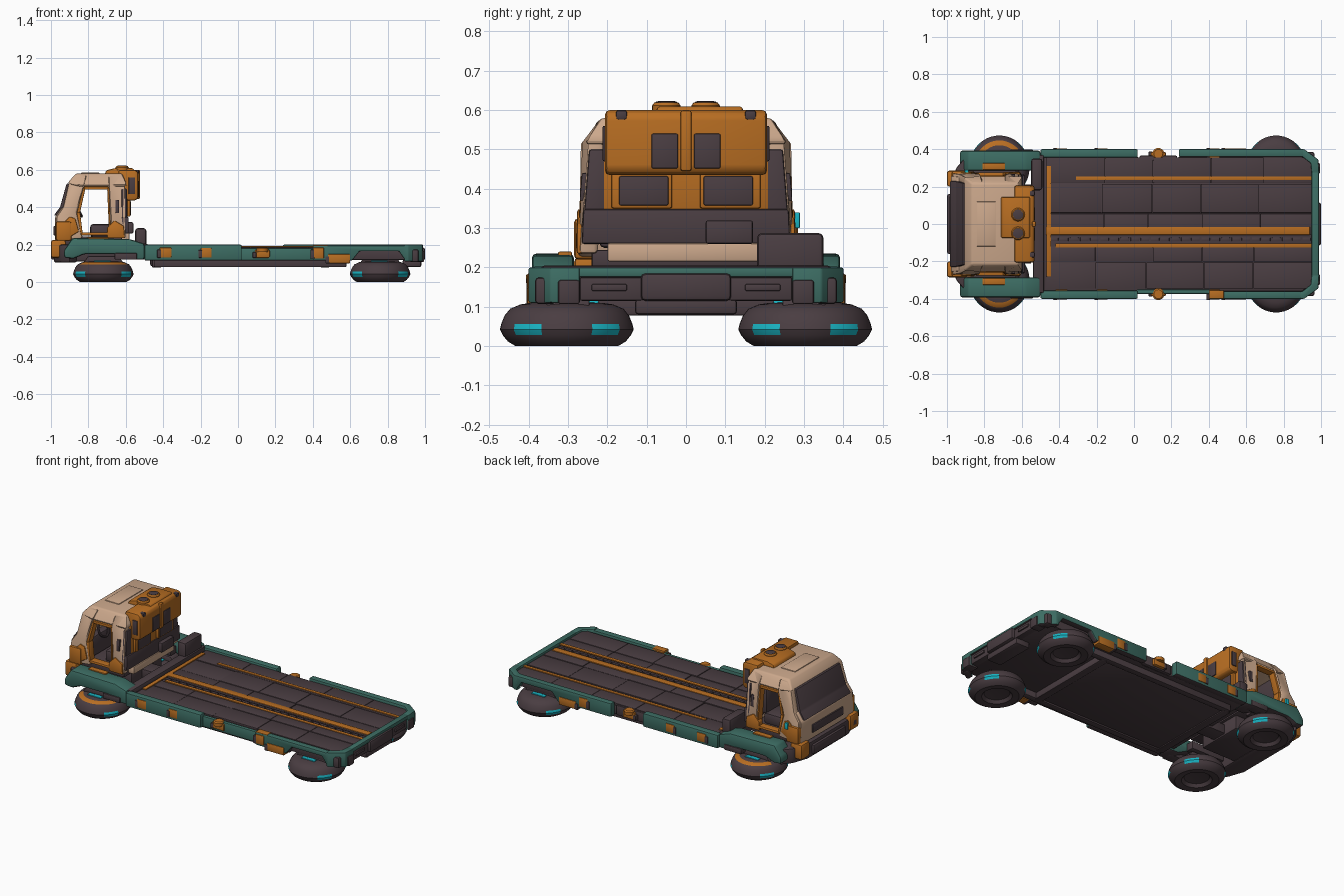
import bpy, bmesh, math, random
from mathutils import Vector

if "Cube" in bpy.data.objects:
    bpy.data.objects.remove(bpy.data.objects["Cube"])
random.seed(4)

def material(name, rgb):
    m = bpy.data.materials.new(name)
    m.diffuse_color = (*rgb, 1)
    m.use_nodes = True
    m.node_tree.nodes["Principled BSDF"].inputs["Base Color"].default_value = m.diffuse_color
    return m

DARK = material("dark plum", (0.068, 0.047, 0.054))
GREEN = material("teal green", (0.047, 0.155, 0.128))
ORANGE = material("orange", (0.48, 0.155, 0.016))
BEIGE = material("beige", (0.60, 0.39, 0.26))
CYAN = material("cyan glow", (0.01, 0.46, 0.55))

def taper(v):
    # cab narrows a little upwards, then rounds in at the roof
    v.y *= 1 - 0.3 * max(0, v.z - 0.3) - 2.4 * max(0, v.z - 0.53)

def finish(bm, name, mats):
    bmesh.ops.recalc_face_normals(bm, faces=bm.faces)
    if mats[0] == GREEN:  # green parts have a dark underside
        mats = [GREEN, DARK]
        for f in bm.faces:
            f.material_index = int(f.normal.z < -.6)
    me = bpy.data.meshes.new(name)
    bm.to_mesh(me)
    bm.free()
    ob = bpy.data.objects.new(name, me)
    bpy.context.collection.objects.link(ob)
    for m in mats:
        me.materials.append(m)

def prism(name, pts, a, b, mat, axis='y', bevel=0.006, both=False, cab=False):
    """Extrude a profile along an axis; 'both' adds the copy mirrored in y."""
    place = {'y': lambda p, t: (p[0], t, p[1]), 'z': lambda p, t: (p[0], p[1], t)}[axis]
    for s in ((1, -1) if both else (1,)):
        bm = bmesh.new()
        lo = [bm.verts.new(place(p, a)) for p in pts]
        hi = [bm.verts.new(place(p, b)) for p in pts]
        bm.faces.new(lo)
        bm.faces.new(hi)
        n = len(pts)
        for i in range(n):
            bm.faces.new((lo[i], lo[(i + 1) % n], hi[(i + 1) % n], hi[i]))
        for v in bm.verts:
            if cab:
                taper(v.co)
            v.co.y *= s
        bmesh.ops.recalc_face_normals(bm, faces=bm.faces)
        if bevel:
            bmesh.ops.bevel(bm, geom=bm.edges[:], offset=bevel, segments=2, profile=0.5,
                            affect='EDGES', clamp_overlap=True)
        finish(bm, name + ("" if not both else "_left" if s > 0 else "_right"), [mat])

def box(name, x0, x1, y0, y1, z0, z1, mat, **kw):
    prism(name, [(x0, z0), (x1, z0), (x1, z1), (x0, z1)], y0, y1, mat, **kw)

def lathe(name, prof, centre, mats, rule=None, n=48, sx=1.0):
    bm = bmesh.new()
    rings = [[bm.verts.new((r * sx * math.cos(2 * math.pi * i / n), r * math.sin(2 * math.pi * i / n), z))
              for i in range(n)] for r, z in prof]
    for p, q in zip(rings, rings[1:]):
        for i in range(n):
            bm.faces.new((p[i], p[(i + 1) % n], q[(i + 1) % n], q[i]))
    bm.faces.new(rings[0])
    bm.faces.new(rings[-1])
    for f in bm.faces:
        if rule and len(f.verts) == 4:
            f.material_index = rule(f.calc_center_median())
    for v in bm.verts:
        v.co += Vector(centre)
    finish(bm, name, mats)

# --- hover pads: glowing diagonal patches, orange arc on the outer top
PAD = [(.06, .025), (.075, .022), (.09, .004), (.13, 0), (.15, .012), (.163, .028), (.17, .042),
       (.167, .056), (.158, .078), (.144, .095), (.118, .106), (.09, .110), (.04, .112)]
for x in (-.72, .76):
    for s in (1, -1):
        def rule(c, s=s, x=x):
            ang = math.degrees(math.atan2(abs(c.y), abs(c.x)))
            if .025 < c.z < .052 and abs(ang - 42) < 15:
                return 1
            return 2 if x < 0 and .094 < c.z < .104 and c.y * s > .05 else 0
        name = ("front" if x < 0 else "rear") + "_hover_pad_" + ("left" if s > 0 else "right")
        lathe(name, PAD, (x, .303 * s, 0), [DARK, CYAN, ORANGE], rule, sx=.95)
    prism("pad_mount", [(x - .11, .10), (x + .11, .10), (x + .08, .14), (x - .08, .14)], .245, .355, DARK, both=True)
    for y in (.222, .362):
        box("pad_top_light", x - .05, x + .04, y, y + .026, .107, .115, CYAN, both=True, bevel=.002)

# --- underbody and deck base
box("underbody_plate", -.47, .48, -.28, .28, .085, .13, DARK, bevel=.01)
box("underbody_rail", -.45, .58, .28, .32, .08, .13, DARK, both=True)
box("underbody_crossbar", -.46, -.41, -.3, .3, .078, .12, DARK)
box("underbody_rear_crossbar", .44, .49, -.3, .3, .078, .12, DARK)
prism("deck_base", [(-.5, -.36), (.9, -.36), (.96, -.31), (.96, .31), (.9, .36), (.24, .36), (.23, .345), (.03, .345),
                    (.02, .36), (-.5, .36)], .118, .178, DARK, axis='z')

# --- deck plates laid in rows with narrow seams
for r, (y0, y1) in enumerate([(-.345, -.205), (-.2, -.12), (-.06, .055), (.06, .215), (.22, .355)]):
    cuts = [-.47] + [-.47 + .284 * i + random.uniform(-.04, .04) for i in range(1, 5)] + [.95]
    for i in range(5):
        box(f"deck_plate_{r}_{i}", cuts[i] + .001, cuts[i + 1] - .001, y0, y1, .17,
            .187 + random.uniform(-.002, .002), DARK, bevel=.0015)
for k in range(26):
    box(f"centre_track_link_{k}", -.45 + k * .054, -.405 + k * .054, -.092, -.072, .17, .186, DARK, bevel=.003)

# --- orange deck stripes
for nm, a, b, c, d in (("centre", -.47, .94, -.058, -.016), ("inner", -.42, .95, -.126, -.104),
                       ("outer", -.31, .95, .234, .254), ("right_edge", .4, .48, -.398, -.355),
                       ("cross", -.468, -.443, -.28, .31)):
    box(nm + "_deck_stripe", a, b, c, d, .184, .197 if nm == "right_edge" else .192, ORANGE, bevel=.002)

# --- green side rims (arched over the rear pads) and rear frame
def arched(x0, z):
    return [(x0, .115), (.61, .115), (.65, .165), (.86, .165), (.895, .115), (.91, .115), (.91, z), (x0, z)]
box("front_side_rim", -.5, .02, .355, .4, .115, .2, GREEN, both=True, bevel=.008)
prism("left_rear_rim", arched(.24, .2), .36, .4, GREEN)
box("left_gap_ledge", .03, .23, .34, .365, .12, .182, DARK)
box("right_low_rim", .015, .41, -.374, -.35, .115, .182, GREEN)
prism("right_rear_rim", arched(.4, .195), -.4, -.36, GREEN)
prism("rear_corner", [(.89, .4), (.91, .4), (.985, .345), (.99, .27), (.95, .27), (.945, .325), (.9, .36), (.89, .36)],
      .11, .2, GREEN, axis='z', both=True)
box("rear_top_rim", .95, .988, -.28, .28, .175, .2, GREEN)
box("rear_bumper", .95, 1.0, -.115, .115, .115, .185, DARK, bevel=.012)
box("rear_bumper_side", .94, .98, .11, .27, .115, .175, DARK, both=True)
box("rear_light_slot", .97, .988, .15, .24, .14, .158, DARK, both=True, bevel=.004)
box("rear_tow_block", .88, .98, -.13, .13, .08, .12, DARK, bevel=.01)
box("rear_corner_cap", .93, .995, .27, .325, .107, .168, DARK, both=True)
box("rear_side_cap", .915, .965, .33, .384, .107, .175, DARK, both=True, bevel=.01)

# --- orange side latches
for i, (x0, x1, z0, z1) in enumerate([(-.42, -.355, .13, .185), (-.2, -.14, .13, .183),
                                      (.09, .17, .13, .172), (.4, .46, .125, .185), (.48, .6, .10, .15)]):
    y = .385 if i == 2 else .404
    box(f"side_latch_{i}", x0, x1, .35, y, z0, z1, ORANGE, both=True)
    box(f"side_latch_slot_{i}", x0 - .012, x0 + .008, .35, y + .002, z0, z1 - .012, DARK, both=True, bevel=.003)
for s in (1, -1):
    lathe("tie_down_knob", [(.032, 0), (.032, .02), (.024, .026)], (.13, .375 * s, .16), [ORANGE], n=16)

# --- front chassis, fenders, bumper
box("front_chassis", -.95, -.63, -.15, .15, .11, .2, DARK, bevel=.01)
box("chassis_spine", -.65, -.48, -.05, .05, .12, .18, DARK)
box("front_crossbar", -.54, -.48, -.37, .37, .13, .205, DARK, bevel=.01)
box("tool_box", -.55, -.49, .18, .35, .18, .288, DARK, bevel=.014)
prism("front_fender", [(-.93, .17), (-.885, .236), (-.58, .23), (-.5, .205), (-.5, .12), (-.57, .12), (-.63, .15),
                       (-.82, .15), (-.88, .125), (-.93, .13)], .285, .392, GREEN, both=True, bevel=.012)
box("fender_liner", -.9, -.63, .235, .29, .15, .2, DARK, both=True)
box("fender_stripe", -.81, -.69, .29, .325, .228, .24, ORANGE, both=True, bevel=.003)
box("fender_step", -.66, -.54, .33, .398, .12, .155, DARK, both=True)
prism("front_bumper", [(-.985, -.2), (-.985, .2), (-.95, .3), (-.9, .36), (-.86, .3), (-.86, -.3), (-.9, -.36), (-.95, -.3)],
      .105, .2, DARK, axis='z', bevel=.01)
box("bumper_grille", -1.0, -.96, -.16, .16, .12, .18, DARK, bevel=.01)
box("bumper_lamp", -1.0, -.92, .2, .285, .13, .225, ORANGE, both=True, bevel=.012)
box("bumper_lamp_lens", -1.0, -.97, .215, .265, .15, .19, DARK, both=True)

# --- cab shell
box("cab_floor", -.94, -.62, -.24, .24, .2, .245, DARK)
prism("cab_front_pillar", [(-.97, .22), (-.97, .35), (-.935, .4), (-.905, .53), (-.865, .577), (-.8, .577), (-.825, .51),
                           (-.862, .37), (-.83, .235)], .225, .275, BEIGE, both=True, cab=True, bevel=.01)
prism("cab_rear_pillar", [(-.68, .235), (-.69, .515), (-.7, .577), (-.625, .577), (-.605, .53), (-.6, .235)],
      .225, .272, BEIGE, both=True, cab=True, bevel=.01)
prism("cab_roof", [(-.885, .52), (-.91, .53), (-.868, .58), (-.62, .58), (-.598, .53), (-.6, .512), (-.84, .51)],
      -.272, .272, BEIGE, cab=True, bevel=.012)
prism("cab_front_panel", [(-.978, .21), (-.978, .35), (-.94, .402), (-.9, .402), (-.93, .21)],
      -.262, .262, BEIGE, cab=True, bevel=.01)
prism("windshield", [(-.985, .355), (-.951, .402), (-.916, .528), (-.88, .528), (-.92, .355)], -.235, .235, DARK, cab=True)
box("front_vent", -.986, -.97, -.15, .15, .25, .3, DARK, bevel=.004)
box("front_corner_lamp", -.975, -.89, .23, .285, .22, .325, ORANGE, both=True, bevel=.012)
box("side_marker_light", -.905, -.885, .27, .29, .3, .34, CYAN, bevel=.003)
box("roof_seam", -.84, -.74, -.12, .12, .572, .585, BEIGE, bevel=.004)

# --- orange trim round the open doorway
door = [(-.84, .25), (-.862, .37), (-.825, .51), (-.69, .51), (-.68, .25)]
mid = Vector((-.765, .385))
for i in range(5):
    p, q = Vector(door[i]), Vector(door[(i + 1) % 5])
    pi, qi = p + (mid - p).normalized() * .018, q + (mid - q).normalized() * .018
    prism(f"door_trim_{i}", [p, q, qi, pi], .23, .276, ORANGE, both=True, cab=True, bevel=.003)
prism("pillar_base_guard", [(-.7, .235), (-.7, .29), (-.66, .33), (-.61, .3), (-.605, .235)],
      .24, .278, ORANGE, both=True, cab=True)
box("pillar_slot", -.655, -.635, .25, .276, .37, .44, DARK, both=True, cab=True, bevel=.002)
prism("pillar_front_guard", [(-.93, .32), (-.9, .35), (-.87, .34), (-.85, .27), (-.9, .24)],
      .25, .28, ORANGE, both=True, cab=True)

# --- cab rear wall
box("rear_wall", -.622, -.592, -.21, .21, .34, .52, ORANGE)
box("rear_wall_side", -.622, -.594, .205, .262, .3, .5, DARK, cab=True, both=True)
box("rear_wall_base", -.625, -.585, -.265, .265, .26, .348, DARK, cab=True)
box("rear_wall_sill", -.625, -.58, -.2, .2, .215, .262, BEIGE)
box("rear_window_frame", -.6, -.575, .035, .19, .35, .44, ORANGE, both=True)
box("rear_window", -.6, -.571, .045, .17, .358, .432, DARK, both=True, bevel=.004)
box("rear_equipment", -.6, -.56, .05, .17, .26, .32, DARK)

# --- seats, dashboard and steering wheel
box("seat_base", -.79, -.67, .04, .19, .24, .31, DARK, both=True, bevel=.015)
box("seat_back", -.69, -.645, .045, .185, .3, .46, DARK, both=True, bevel=.015)
box("dashboard", -.93, -.86, -.22, .22, .25, .375, DARK, bevel=.012)
bpy.ops.mesh.primitive_torus_add(location=(-.855, -.11, .39), rotation=(0, 1.1, 0), major_radius=.042,
                                 minor_radius=.007, major_segments=24, minor_segments=8)
bpy.context.object.name = "steering_wheel"
bpy.context.object.data.materials.append(DARK)

# --- orange roof unit with vents and rear pod
prism("rear_pod", [(-.64, .53), (-.64, .6), (-.55, .6), (-.532, .585), (-.532, .45), (-.55, .435), (-.6, .435)],
      -.206, .206, ORANGE, bevel=.012)
box("pod_recess", -.56, -.528, .02, .088, .452, .54, DARK, both=True, bevel=.004)
box("pod_centre_rib", -.545, -.524, -.014, .014, .445, .6, ORANGE)
box("pod_side_vent", -.585, -.55, .195, .212, .47, .56, DARK, both=True, bevel=.004)
box("pod_hook", -.56, -.53, .15, .178, .575, .6, DARK, both=True)
prism("roof_unit", [(-.715, .57), (-.705, .597), (-.66, .609), (-.56, .609), (-.545, .57)], -.075, .145, ORANGE, bevel=.008)
for s in (1, -1):
    lathe("vent_collar", [(.036, .6), (.036, .612), (.03, .62)], (-.62, .05 * s, 0), [ORANGE], n=24)
    lathe("vent_cap", [(.027, .61), (.027, .621), (.02, .623)], (-.62, .05 * s, 0), [DARK], n=24)

# --- smooth shading with sharp edges kept
bpy.ops.object.select_all(action='SELECT')
bpy.ops.object.shade_smooth_by_angle(angle=math.radians(35))
